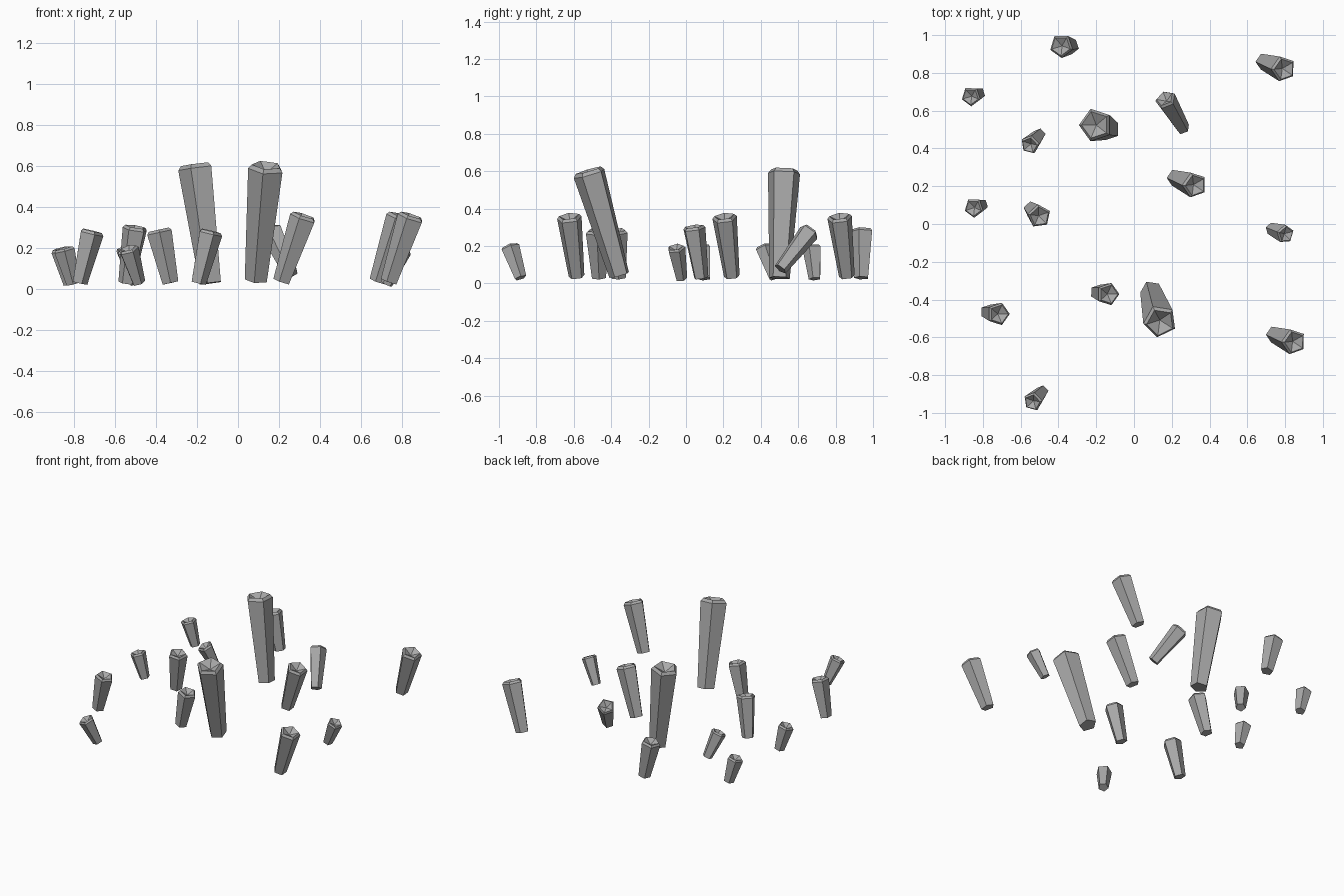
import bpy, bmesh
from math import cos, sin, radians
from mathutils import Vector

if "Cube" in bpy.data.objects:
    bpy.data.objects.remove(bpy.data.objects["Cube"])

stone = bpy.data.materials.new("grey_stone")
stone.use_nodes = True
GREY = (0.4, 0.4, 0.4, 1)
stone.diffuse_color = GREY
stone.node_tree.nodes["Principled BSDF"].inputs["Base Color"].default_value = GREY

SIDES = 5


def crystal(name, base, tip, radius, phase):
    """Five-sided shaft widening upwards, with a bevelled rim and a sunken cap."""
    base, tip = Vector(base), Vector(tip)
    axis = tip - base
    length = axis.length
    turn = Vector((0, 0, 1)).rotation_difference(axis)
    bm = bmesh.new()

    def ring(r, h):
        angles = [radians(phase + 360 * i / SIDES) for i in range(SIDES)]
        return [bm.verts.new(base + turn @ Vector((r * cos(a), r * sin(a), h))) for a in angles]

    foot = ring(radius * 0.64, 0)
    shoulder = ring(radius, length - radius * 0.22)
    rim = ring(radius * 0.82, length)
    pit = bm.verts.new(base + turn @ Vector((0, 0, length - radius * 0.45)))
    bm.faces.new(foot[::-1])
    for i in range(SIDES):
        j = (i + 1) % SIDES
        bm.faces.new((foot[i], foot[j], shoulder[j], shoulder[i]))
        bm.faces.new((shoulder[i], shoulder[j], rim[j], rim[i]))
        bm.faces.new((rim[i], rim[j], pit))
    mesh = bpy.data.meshes.new(name)
    bm.to_mesh(mesh)
    bm.free()
    mesh.materials.append(stone)
    bpy.context.collection.objects.link(bpy.data.objects.new(name, mesh))


def group(name, spots, height, lean, radius, phase, foot=0.03):
    """Copies of one leaning crystal; each spot is the middle of its foot."""
    for n, (x, y) in enumerate(spots, 1):
        crystal(f"{name}_{n}", (x, y, foot), (x + lean[0], y + lean[1], height), radius, phase)


# Two tall crystals
crystal("tall_front_crystal", (0.09, -0.355, 0.045), (0.14, -0.52, 0.605), 0.09, 44)
crystal("tall_back_crystal", (-0.13, 0.5, 0.03), (-0.205, 0.525, 0.61), 0.09, 36)

# Medium crystals
group("right_leaning_crystal", [(0.215, 0.245), (0.685, 0.86), (0.74, -0.585)],
      0.36, (0.11, -0.04), 0.069, 36, 0.037)
group("left_medium_crystal", [(-0.775, -0.465), (-0.195, -0.36)],
      0.285, (0.06, -0.012), 0.062, 0)
crystal("middle_medium_crystal", (-0.545, 0.08, 0.03), (-0.5, 0.04, 0.305), 0.063, 25)
crystal("rear_medium_crystal", (-0.33, 0.94, 0.03), (-0.387, 0.943, 0.29), 0.064, 55)
crystal("slanted_crystal", (0.26, 0.505, 0.078), (0.163, 0.665, 0.285), 0.058, 36)

# Small crystals
group("outer_small_crystal", [(-0.82, 0.69), (-0.805, 0.1)],
      0.2, (-0.045, -0.015), 0.053, 54, 0.025)
group("inner_small_crystal", [(-0.5, 0.475), (-0.485, -0.885)],
      0.2, (-0.053, -0.058), 0.052, 6)
crystal("right_small_crystal", (0.725, -0.025, 0.025), (0.805, -0.055, 0.195), 0.05, 20)
